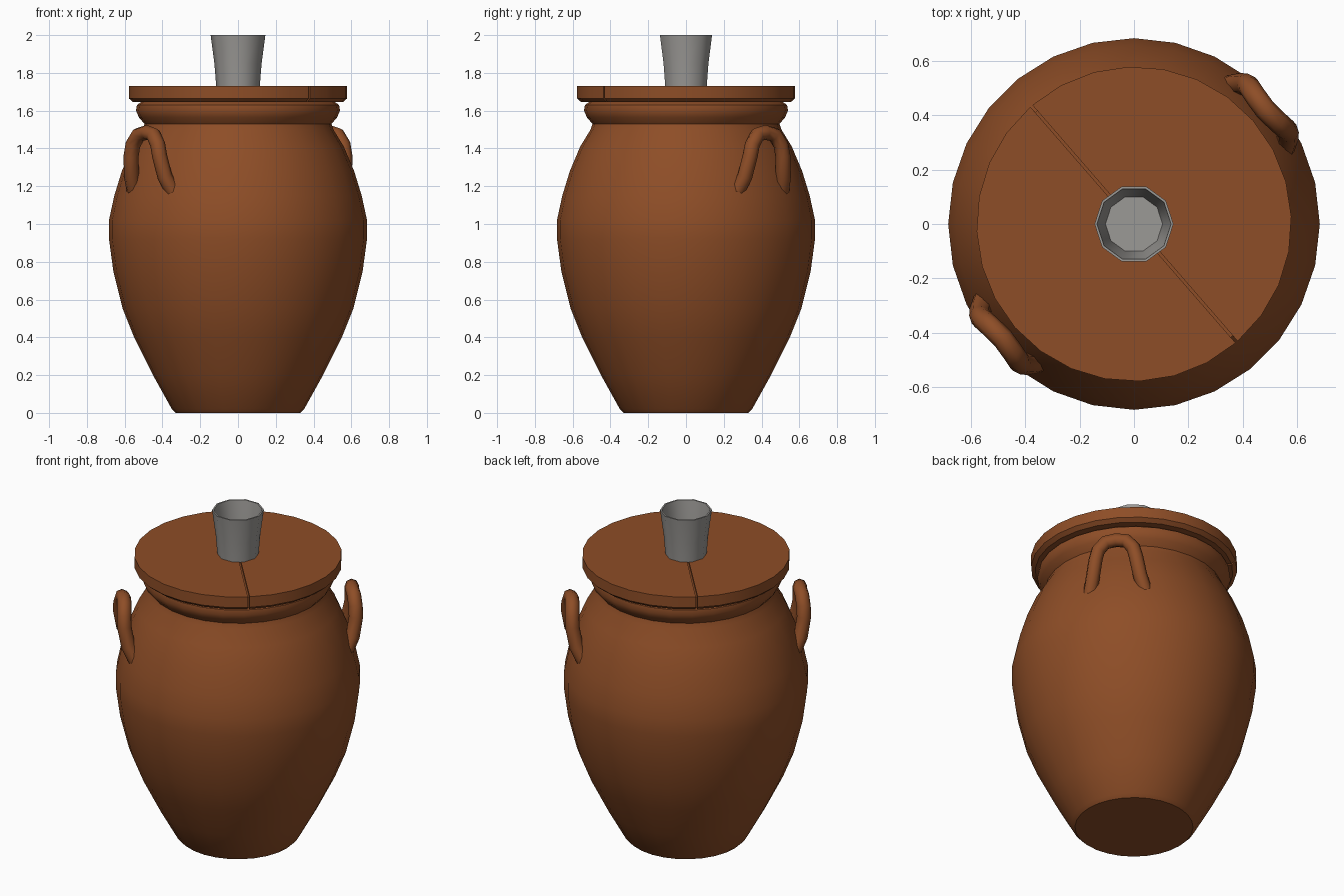
import bpy, bmesh, math
from mathutils import Vector

cube = bpy.data.objects.get("Cube")
if cube:
    bpy.data.objects.remove(cube, do_unlink=True)

HANDLE_ANGLE = math.radians(41)
SIDES = 28


def material(name, rgb, rough):
    m = bpy.data.materials.new(name)
    m.use_nodes = True
    m.diffuse_color = (*rgb, 1)
    bsdf = m.node_tree.nodes["Principled BSDF"]
    bsdf.inputs["Base Color"].default_value = (*rgb, 1)
    bsdf.inputs["Roughness"].default_value = rough
    return m


clay = material("terracotta clay", (0.27, 0.075, 0.02), 0.8)
grey = material("grey metal", (0.33, 0.32, 0.305), 0.6)


def finish(name, bm, mat, angle=40):
    bmesh.ops.recalc_face_normals(bm, faces=bm.faces)
    mesh = bpy.data.meshes.new(name)
    bm.to_mesh(mesh)
    bm.free()
    mesh.materials.append(mat)
    obj = bpy.data.objects.new(name, mesh)
    bpy.context.collection.objects.link(obj)
    bpy.ops.object.select_all(action='DESELECT')
    obj.select_set(True)
    bpy.context.view_layer.objects.active = obj
    bpy.ops.object.shade_smooth_by_angle(angle=math.radians(angle))
    return obj


def lathe(name, profile, mat, sides=SIDES, angle=40):
    """Turn a (radius, height) profile about z; zero radii close the ends."""
    bm = bmesh.new()
    verts = [bm.verts.new((r, 0, z)) for r, z in profile]
    edges = [bm.edges.new(pair) for pair in zip(verts, verts[1:])]
    bmesh.ops.spin(bm, geom=verts + edges, axis=(0, 0, 1), cent=(0, 0, 0),
                   steps=sides, angle=math.tau)
    bmesh.ops.remove_doubles(bm, verts=bm.verts, dist=0.0005)
    return finish(name, bm, mat, angle)


# Rounded jar with a narrow foot, pinched neck and rolled collar
lathe("jar_body", [
    (0, 0), (0.33, 0), (0.35, 0.02), (0.45, 0.2), (0.55, 0.4), (0.61, 0.55),
    (0.66, 0.75), (0.683, 0.92), (0.683, 1.02), (0.655, 1.15), (0.615, 1.28),
    (0.56, 1.41), (0.505, 1.5), (0.495, 1.53), (0.525, 1.565), (0.54, 1.6),
    (0.535, 1.63), (0.5, 1.655), (0, 1.655)], clay)


# Lid split into two half discs with a narrow seam between them
def lid_half(name, turn):
    bm = bmesh.new()
    steps = SIDES // 2
    ring = []
    for i in range(steps + 1):
        a = -math.pi / 2 + math.pi * i / steps
        ring.append((0.575 * math.cos(a) + 0.005, 0.575 * math.sin(a)))
    layers = [(0.96, 1.645), (1, 1.665), (1, 1.73)]
    rows = [[bm.verts.new((x * s, y * s, z)) for x, y in ring] for s, z in layers]
    for low, high in zip(rows, rows[1:]):
        for i in range(len(ring)):
            j = (i + 1) % len(ring)
            bm.faces.new((low[i], low[j], high[j], high[i]))
    bm.faces.new(rows[0])
    bm.faces.new(rows[-1])
    obj = finish(name, bm, clay)
    obj.rotation_euler.z = turn


lid_half("lid_half_left", HANDLE_ANGLE)
lid_half("lid_half_right", HANDLE_ANGLE + math.pi)
lathe("lid_core", [(0, 1.65), (0.55, 1.65), (0.55, 1.715), (0, 1.715)], clay)

# Open, flared cup on the lid
lathe("lid_cup", [(0, 1.725), (0.115, 1.725), (0.125, 1.85), (0.145, 2.0),
                  (0.136, 2.0), (0.115, 1.85), (0.105, 1.75), (0, 1.75)],
      grey, sides=10, angle=50)


# Upright looped handles on opposite shoulders
def handle(name, turn):
    side = [(0.16, 0.585, 1.16), (0.135, 0.63, 1.25), (0.115, 0.65, 1.36),
            (0.1, 0.65, 1.42), (0.06, 0.645, 1.472)]
    path = side + [(0, 0.64, 1.485)] + [(-t, r, z) for t, r, z in reversed(side)]
    points = [Vector((r, t, z)) for t, r, z in path]
    bm = bmesh.new()
    rings = []
    for i, p in enumerate(points):
        along = (points[min(i + 1, len(points) - 1)] - points[max(i - 1, 0)]).normalized()
        out = Vector((1, 0, 0))
        out = (out - along * out.dot(along)).normalized()
        across = along.cross(out)
        rings.append([bm.verts.new(p + 0.04 * (out * math.cos(a) + across * math.sin(a)))
                      for a in (math.tau * k / 8 for k in range(8))])
    for one, two in zip(rings, rings[1:]):
        for k in range(8):
            n = (k + 1) % 8
            bm.faces.new((one[k], one[n], two[n], two[k]))
    bm.faces.new(rings[0])
    bm.faces.new(rings[-1])
    obj = finish(name, bm, clay, 60)
    obj.rotation_euler.z = turn


handle("handle_left", HANDLE_ANGLE)
handle("handle_right", HANDLE_ANGLE + math.pi)
